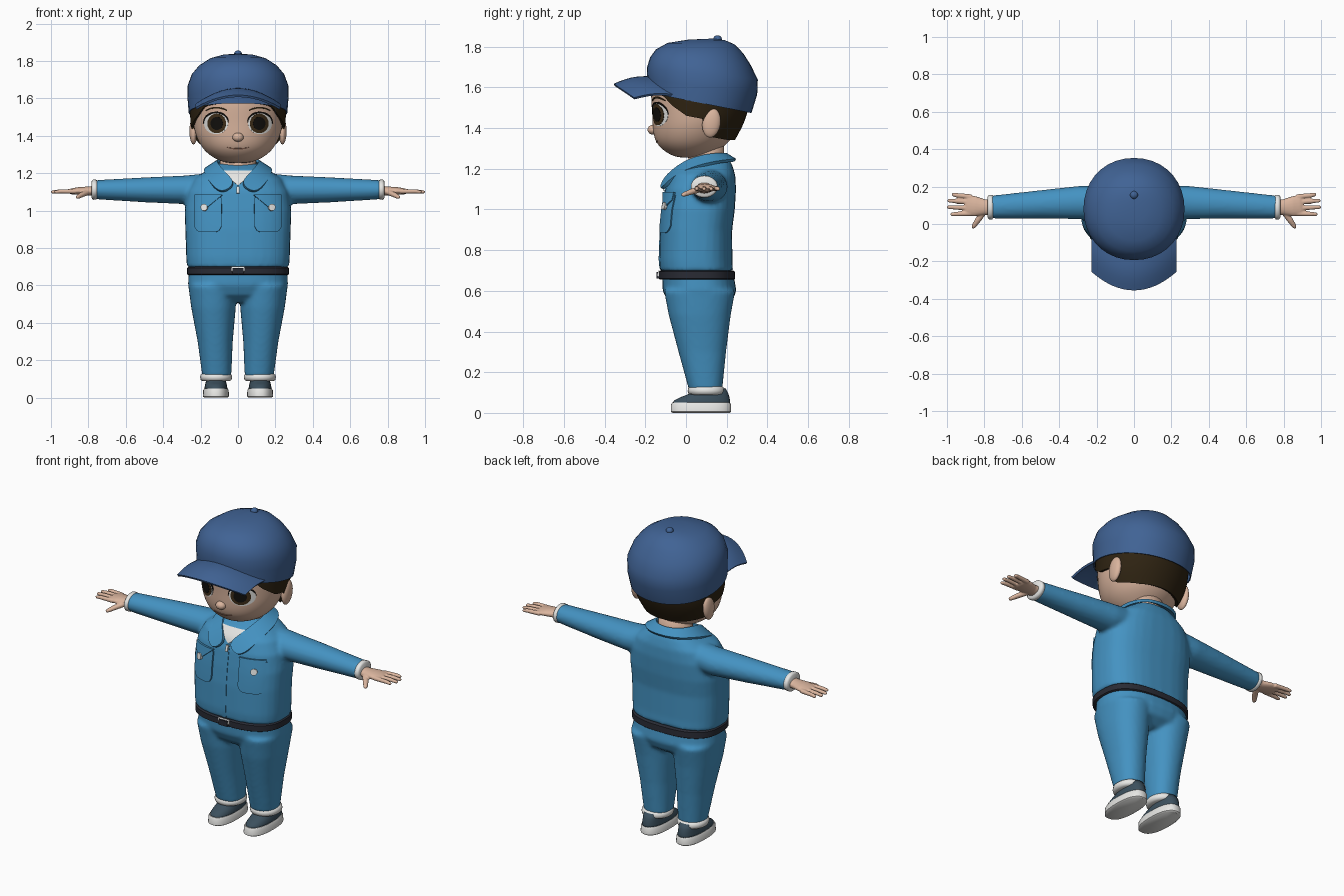
import bpy, bmesh, math
from mathutils import Vector
from mathutils.bvhtree import BVHTree

if "Cube" in bpy.data.objects:
    bpy.data.objects.remove(bpy.data.objects["Cube"])


def material(name, r, g, b):
    m = bpy.data.materials.new(name)
    m.diffuse_color = (r, g, b, 1)
    m.use_nodes = True
    m.node_tree.nodes["Principled BSDF"].inputs["Base Color"].default_value = m.diffuse_color
    return m


BLUE = material("jacket blue", .058, .29, .54)
NAVY = material("cap blue", .052, .125, .30)
SKIN = material("skin", .70, .46, .34)
HAIR = material("dark brown hair", .028, .017, .006)
BELT = material("belt charcoal", .022, .024, .034)
WHITE = material("off white", .80, .80, .78)
SLATE = material("shoe slate", .045, .08, .11)
IRIS = material("iris brown", .05, .028, .010)
BLACK = material("pupil black", .006, .005, .004)
LIP = material("lip line", .30, .15, .10)

SUB = ("SUBSURF", dict(levels=2, render_levels=2))
MIRROR = ("MIRROR", {})
SPLIT = ("EDGE_SPLIT", dict(split_angle=.7))


def solid(t):
    return ("SOLIDIFY", dict(thickness=t, offset=-1))


def blend(voxel, steps):
    return [("REMESH", dict(mode="VOXEL", voxel_size=voxel, use_smooth_shade=True)),
            ("SMOOTH", dict(factor=.5, iterations=steps))]


def build(name, grids, mat, mods=(), wrap=True, cap=True):
    """Skin each grid of point rows into one mesh object."""
    bm = bmesh.new()
    for rows in grids:
        vs = [[bm.verts.new(p) for p in row] for row in rows]
        n = len(vs[0])
        for a, b in zip(vs, vs[1:]):
            for i in range(n if wrap else n - 1):
                k = (i + 1) % n
                bm.faces.new((a[i], a[k], b[k], b[i]))
        if cap:
            bm.faces.new(vs[0][::-1])
            bm.faces.new(vs[-1])
    bmesh.ops.remove_doubles(bm, verts=bm.verts, dist=1e-5)
    if cap:
        bmesh.ops.recalc_face_normals(bm, faces=bm.faces)
    for f in bm.faces:
        f.smooth = True
    me = bpy.data.meshes.new(name)
    bm.to_mesh(me)
    bm.free()
    me.materials.append(mat)
    ob = bpy.data.objects.new(name, me)
    bpy.context.collection.objects.link(ob)
    for kind, props in mods:
        m = ob.modifiers.new(kind.title(), kind)
        for k, v in props.items():
            setattr(m, k, v)
    return ob


def ring(c, u, v, p=2.0, n=32):
    def s(x):
        return math.copysign(abs(x) ** (2 / p), x)
    c, u, v = Vector(c), Vector(u), Vector(v)
    return [c + u * s(math.cos(2 * math.pi * i / n)) + v * s(math.sin(2 * math.pi * i / n)) for i in range(n)]


def stack(rows, p=2.0, cx=0, n=32):
    """Horizontal sections: z, half width, front y, back y, optional centre x."""
    return [ring(((r[4] if len(r) > 4 else 0) + cx, (r[2] + r[3]) / 2, r[0]), (r[1], 0, 0),
                 (0, (r[3] - r[2]) / 2, 0), p, n) for r in rows]


def tube(pts, n=20, s=1):
    """Sections along a line: x, y, z, horizontal radius, vertical radius."""
    c = [Vector((s * q[0], q[1], q[2])) for q in pts]
    d = (c[-1] - c[0]).normalized()
    u = Vector((0, 0, 1)).cross(d).normalized()
    v = d.cross(u)
    return [ring(a, u * q[3], v * q[4], 2, n) for a, q in zip(c, pts)]


def interp(tab, z):
    for a, b in zip(tab, tab[1:]):
        if z <= b[0]:
            f = max(0, (z - a[0]) / (b[0] - a[0]))
            return [p + (q - p) * f for p, q in zip(a, b)]
    return list(tab[-1])


def tree(ob):
    bpy.context.view_layer.update()
    return BVHTree.FromObject(ob, bpy.context.evaluated_depsgraph_get())


def patch(name, surf, x0, x1, bot, top, off, mat, mirror=True, n=20, m=6):
    """Thin plate draped on the front of a surface; bot/top give z for t in -1..1."""
    rows = []
    for j in range(m + 1):
        row = []
        for i in range(n + 1):
            t = -math.cos(math.pi * i / n)
            x = (x0 + x1) / 2 + (x1 - x0) / 2 * t
            z = bot(t) + (top(t) - bot(t)) * j / m
            hit = surf.ray_cast(Vector((x, -2, z)), Vector((0, 1, 0)))[0]
            row.append((x, (hit.y if hit else -.1) - off, z))
        rows.append(row)
    return build(name, [rows], mat, [solid(off + .001)] + ([MIRROR] if mirror else []) + [SPLIT], False, False)


def disc(name, surf, x, z, rx, rz, off, mat):
    h = lambda t: rz * math.sqrt(max(0, 1 - t * t))
    patch(name, surf, x - rx, x + rx, lambda t: z - h(t), lambda t: z + h(t), off, mat)


# Jacket with sleeves
torso = stack([(.695, .273, -.128, .232), (.75, .277, -.132, .228), (.9, .282, -.127, .227), (1.0, .285, -.117, .24),
               (1.1, .272, -.102, .246), (1.17, .235, -.077, .242), (1.22, .16, -.035, .227), (1.25, .11, .03, .21)], 2.6)
ARM = [(.12, .12, 1.12, .08, .085), (.28, .115, 1.111, .09, .077), (.5, .105, 1.111, .076, .067), (.77, .09, 1.112, .061, .051)]
jacket = build("jacket", [torso, tube(ARM), tube(ARM, s=-1)], BLUE, blend(.011, 5))
chest = tree(jacket)

# Pockets, flaps, buttons, placket, undershirt
patch("pocket", chest, .088, .235, lambda t: .885 + .035 * t ** 6, lambda t: 1.07, .009, BLUE)
patch("pocket_flap", chest, .086, .232, lambda t: 1.005 + .06 * abs(t - .3), lambda t: 1.085, .016, BLUE)
disc("pocket_button", chest, .183, 1.018, .018, .018, .024, WHITE)
patch("placket", chest, -.012, .012, lambda t: .705, lambda t: 1.13, .003, BLUE, False, 4, 16)
patch("undershirt", chest, -.085, .085, lambda t: 1.135 + .07 * abs(t), lambda t: 1.215, .005, WHITE, False)
patch("zip_pull", chest, -.007, .007, lambda t: 1.095, lambda t: 1.13, .012, WHITE, False, 4, 2)

# Collar
INNER = [(0, .195, 1.265), (.07, .18, 1.265), (.11, .11, 1.262), (.10, .02, 1.24), (.06, -.055, 1.19), (.003, -.105, 1.14)]
OUTER = [(0, .243, 1.235), (.11, .228, 1.235), (.178, .12, 1.222), (.172, 0, 1.185), (.143, -.075, 1.135), (.085, -.122, 1.08)]
build("collar", [[OUTER, INNER]], BLUE, [MIRROR, ("SUBSURF", dict(levels=2, render_levels=2)), solid(.016), SPLIT], False, False)

# Trousers
hips = stack([(.69, .262, -.118, .232), (.6, .268, -.115, .248), (.55, .245, -.09, .228), (.51, .17, -.04, .17)], 2.4)
LEG = [(.11, .077, .015, .178, .113), (.3, .094, -.037, .197, .122), (.48, .119, -.085, .22, .131), (.6, .128, -.108, .242, .138)]
legs = [stack([r[:4] + (s * r[4],) for r in LEG], 2.2) for s in (1, -1)]
build("trousers", [hips] + legs, BLUE, blend(.011, 5))

# Belt and buckle
belt = build("belt", [stack([(.655, .264, -.126, .236), (.66, .272, -.134, .242), (.694, .272, -.134, .24),
                             (.70, .264, -.126, .232)], 2.6, n=64)], BELT, [SPLIT])
waist = tree(belt)
patch("buckle_frame", waist, -.036, .036, lambda t: .653, lambda t: .70, .008, WHITE, False, 4, 2)
patch("buckle_centre", waist, -.029, .029, lambda t: .661, lambda t: .693, .011, BELT, False, 4, 2)

# Trouser and sleeve cuffs
build("trouser_cuff", [stack([(.088, .07, .025, .175), (.094, .082, .012, .188), (.108, .086, .008, .191),
                              (.122, .083, .011, .188), (.13, .072, .022, .178)], 2.1, .117)], WHITE, [MIRROR])
build("sleeve_cuff", [tube([(.752, .09, 1.112, .056, .046), (.757, .09, 1.112, .065, .053),
                            (.775, .09, 1.112, .066, .054), (.782, .09, 1.112, .056, .045)], 28)], WHITE, [MIRROR])

# Hands
hand = [tube([(.76, .09, 1.105, .042, .028), (.80, .09, 1.105, .042, .024), (.85, .095, 1.105, .054, .021),
              (.89, .1, 1.103, .055, .016), (.905, .1, 1.102, .045, .01)])]
for y0, x1, y1 in ((.145, .975, .158), (.116, .998, .125), (.085, 1.0, .09), (.056, .982, .052)):
    hand.append(tube([(.87, y0, 1.103, .014, .013), (.95, y0 + (y1 - y0) * .7, 1.103, .012, .011),
                      (x1 - .008, y1, 1.1, .010, .009), (x1, y1, 1.1, .005, .005)], 12))
hand.append(tube([(.80, .07, 1.1, .018, .016), (.835, .02, 1.085, .016, .014), (.857, -.012, 1.073, .012, .011),
                  (.863, -.022, 1.07, .006, .006)], 12))
build("hand", hand, SKIN, blend(.0045, 2) + [MIRROR])

# Shoes
build("shoe_sole", [stack([(0, .062, -.066, .215), (.006, .07, -.075, .222), (.04, .068, -.074, .222),
                           (.05, .062, -.068, .216)], 2.4, .118, 40)], WHITE, [MIRROR, SPLIT])
build("shoe_upper", [stack([(.04, .062, -.068, .217), (.06, .06, -.06, .217), (.078, .056, -.025, .213),
                            (.095, .052, .02, .208), (.12, .048, .04, .195)], 2.3, .118)], SLATE, [MIRROR])

# Neck and head
build("neck", [stack([(1.15, .1, .02, .19), (1.22, .098, .012, .188), (1.36, .095, .012, .188)])], SKIN)
HEAD = [(1.253, .05, -.03, .10), (1.268, .105, -.078, .13), (1.30, .158, -.125, .175), (1.34, .197, -.155, .222),
        (1.40, .227, -.166, .255), (1.46, .24, -.166, .28), (1.54, .245, -.173, .295), (1.60, .245, -.173, .30),
        (1.70, .215, -.145, .27), (1.77, .13, -.06, .19)]
head = build("head", [stack(HEAD)], SKIN, [SUB])
face = tree(head)


def blob(name, c, r, mat, tilt=0, mods=()):
    rows = [[Vector((r[0] * math.sin(a) * math.cos(b), r[1] * math.sin(a) * math.sin(b), -r[2] * math.cos(a)))
             for b in [k * math.pi / 10 for k in range(20)]] for a in [j * math.pi / 12 for j in range(13)]]
    ca, sa = math.cos(tilt), math.sin(tilt)
    rows = [[Vector(c) + Vector((p.x, p.y * ca - p.z * sa, p.y * sa + p.z * ca)) for p in row] for row in rows]
    return build(name, [rows], mat, mods, cap=False)


blob("nose", (0, -.163, 1.392), (.03, .026, .024), SKIN)
blob("ear", (.238, .125, 1.425), (.022, .045, .072), SKIN, -.15, [MIRROR])

# Eyes, lashes, brows, mouth
disc("eye_white", face, .118, 1.466, .064, .057, .003, WHITE)
disc("iris", face, .114, 1.466, .05, .052, .005, IRIS)
disc("pupil", face, .114, 1.466, .033, .035, .007, BLACK)
arc = lambda t: 1.466 + .054 * math.sqrt(max(0, 1 - t * t))
patch("eyelash", face, .052, .186, arc, lambda t: arc(t) + .009, .007, BLACK, m=2)
patch("eyebrow", face, .06, .175, lambda t: 1.546 - .014 * t * t, lambda t: 1.555 - .018 * t * t, .005, HAIR, m=2)
patch("mouth", face, -.058, .058, lambda t: 1.326 + .010 * t * t, lambda t: 1.333 + .005 * t * t, .003, LIP, False, m=2)

# Hair shell whose lower edge follows the fringe, ears and nape
EDGE = [(-.2, 1.58), (-.15, 1.57), (-.11, 1.558), (-.07, 1.51), (0, 1.46), (.085, 1.445), (.125, 1.36), (.25, 1.342), (.4, 1.342)]
rows = []
for j in range(9):
    row = []
    for k in range(72):
        a = 2 * math.pi * k / 72
        low = interp(EDGE, .06 + .235 * math.sin(a))[1]
        z = low + (1.6 - low) * j / 8
        _, rx, yf, yb = interp(HEAD, z)
        yf, yb = yf - .006, yb + .018
        row.append(((rx + .013) * math.cos(a), (yf + yb) / 2 + (yb - yf) / 2 * math.sin(a), z))
    rows.append(row)
build("hair", [rows], HAIR, [solid(.025), SPLIT], cap=False)

# Cap crown: height fraction, centre y, half width, half depth
CROWN = [(0, .068, .264, .254), (.25, .08, .27, .27), (.45, .08, .27, .273), (.65, .07, .247, .247), (.8, .067, .207, .215),
         (.92, .075, .148, .165), (.98, .1, .08, .09), (1, .13, 0, 0)]
rows = []
for f, cy, rx, ry in CROWN:
    row = []
    for p in ring((0, cy, 0), (rx, 0, 0), (0, ry, 0), 2.1, 36):
        q = (p.y - cy) / ry if ry else 0
        low = 1.524 - .05 * q
        row.append((p.x, p.y, low + f * (1.84 - low)))
    rows.append(row)
build("cap_crown", [rows], NAVY, [solid(.006), SPLIT], cap=False)
blob("cap_button", (0, .155, 1.838), (.021, .021, .018), NAVY)

# Cap brim, arched across and drooping at the corners
rows = []
for j in range(7):
    v = j / 6
    row = []
    for i in range(25):
        u = -math.cos(math.pi * i / 24)
        inner = Vector((.228 * u, .09 - .27 * math.sqrt(1 - (.85 * u) ** 2), 1.655 - .09 * u * u))
        outer = Vector((.228 * u, -.355 + .1 * u * u, 1.618 - .068 * u * u))
        p = outer.lerp(inner, v)
        p.z += .012 * math.sin(math.pi * v)
        row.append(p)
    rows.append(row)
build("cap_brim", [rows], NAVY, [solid(.012), SPLIT], False, False)
